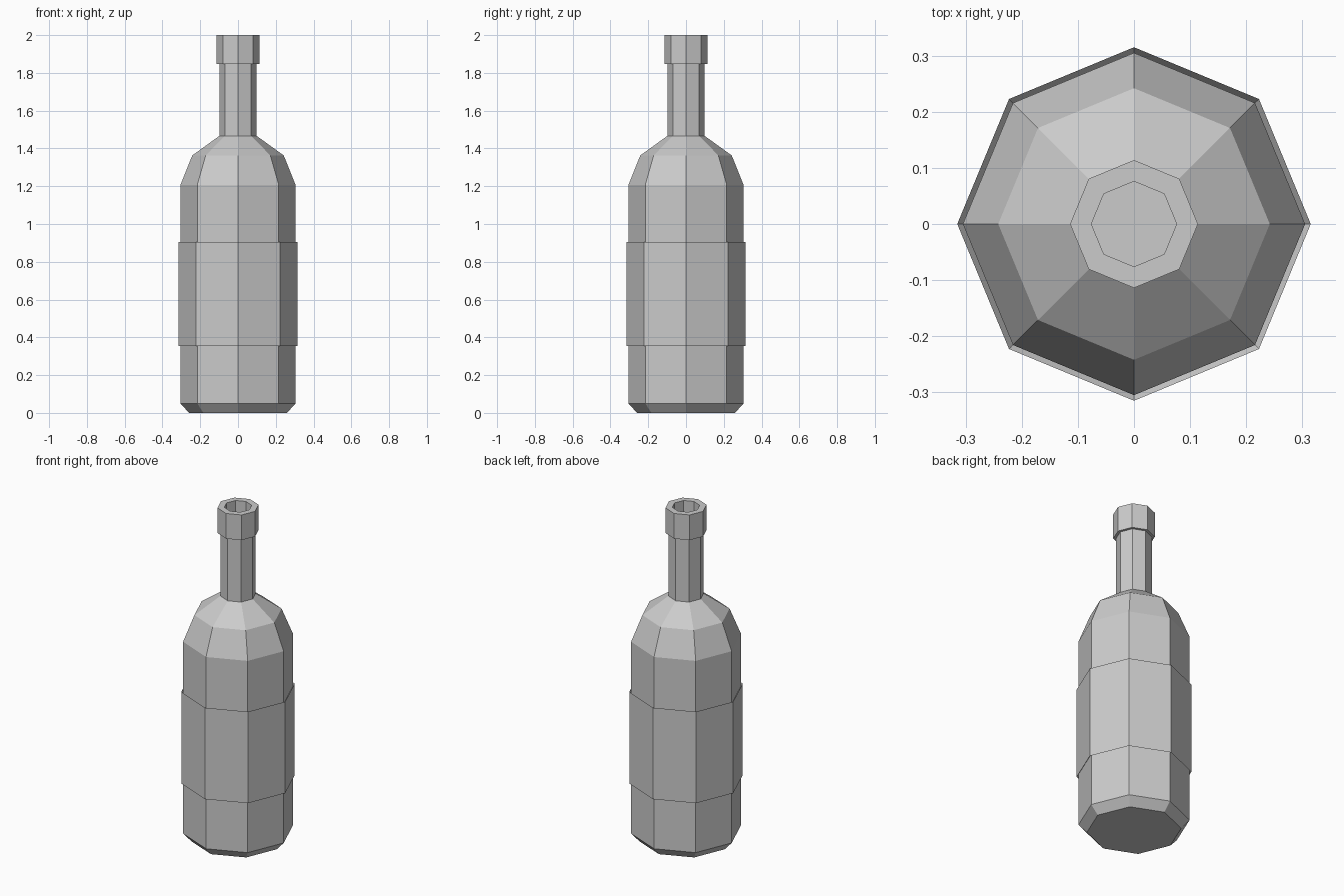
import bpy, bmesh
from math import cos, sin, pi

if "Cube" in bpy.data.objects:
    bpy.data.objects.remove(bpy.data.objects["Cube"])

SIDES = 8


def lathe(name, profile, cap_start=False, cap_end=False, closed=False):
    """Revolve (radius, z) points into a flat-faced eight-sided shell."""
    bm = bmesh.new()
    rings = [[bm.verts.new((r * cos(2 * pi * i / SIDES), r * sin(2 * pi * i / SIDES), z))
              for i in range(SIDES)] for r, z in profile]
    pairs = list(zip(rings, rings[1:]))
    if closed:
        pairs.append((rings[-1], rings[0]))
    for a, b in pairs:
        for i in range(SIDES):
            j = (i + 1) % SIDES
            bm.faces.new((a[i], a[j], b[j], b[i]))
    if cap_start:
        bm.faces.new(rings[0][::-1])
    if cap_end:
        bm.faces.new(rings[-1])
    mesh = bpy.data.meshes.new(name)
    bm.to_mesh(mesh)
    bm.free()
    obj = bpy.data.objects.new(name, mesh)
    bpy.context.collection.objects.link(obj)
    return obj


# Bottle: base bevel, body with raised label band (slightly undercut rims),
# shoulder, neck, collar and recessed mouth
lathe("bottle", [
    (0.259, 0.0), (0.305, 0.05),
    (0.305, 0.368), (0.315, 0.353), (0.315, 0.905), (0.305, 0.89),
    (0.305, 1.207), (0.242, 1.363), (0.098, 1.467),
    (0.098, 1.848), (0.114, 1.848), (0.114, 2.0),
    (0.076, 2.0), (0.076, 1.85),
], cap_start=True, cap_end=True)
